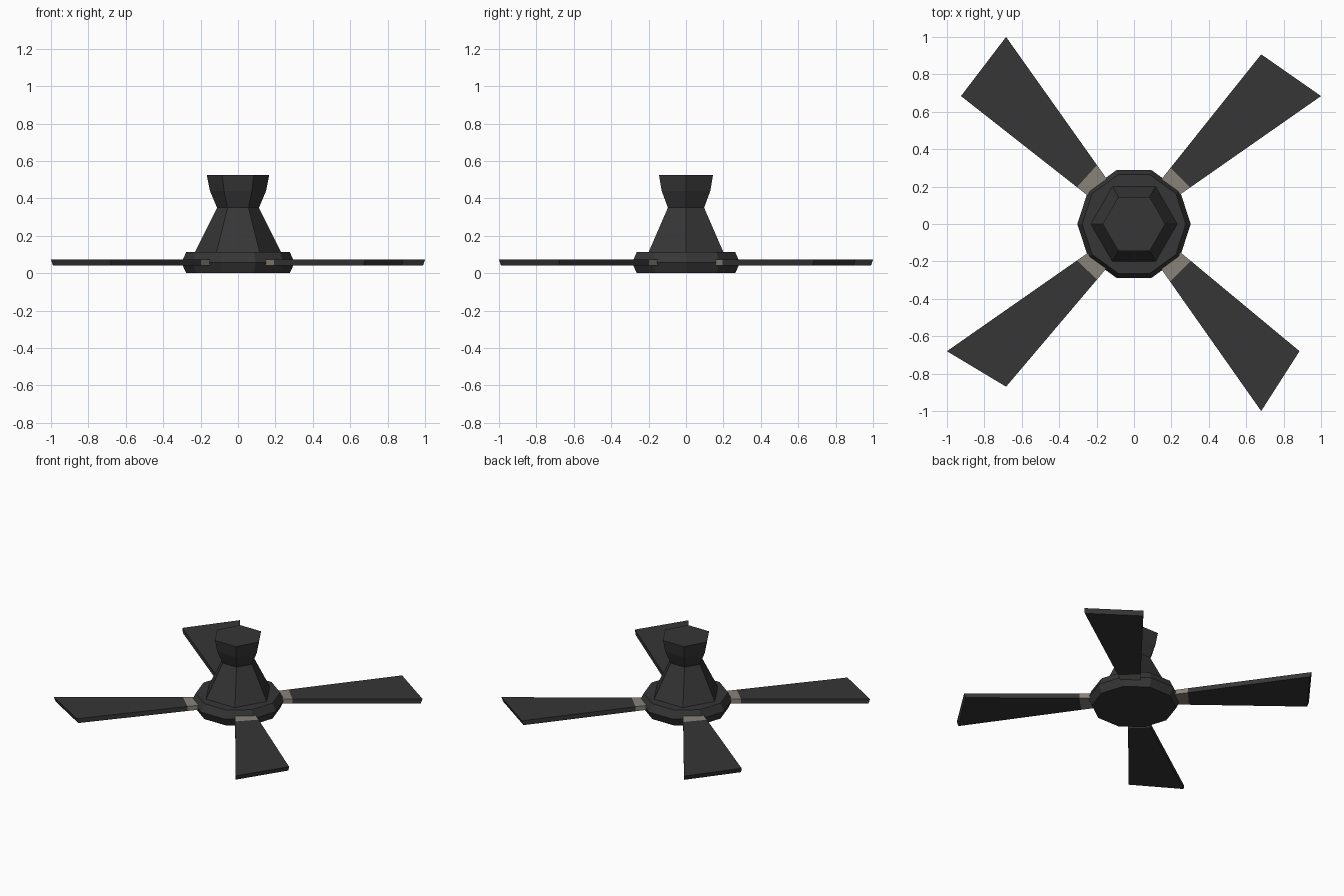
import bpy, bmesh, math
from mathutils import Vector

if "Cube" in bpy.data.objects:
    bpy.data.objects.remove(bpy.data.objects["Cube"])


def material(name, rgb):
    m = bpy.data.materials.new(name)
    m.diffuse_color = (*rgb, 1)
    m.use_nodes = True
    m.node_tree.nodes["Principled BSDF"].inputs["Base Color"].default_value = m.diffuse_color
    return m


DARK = material("dark_grey", (0.037, 0.037, 0.037))
TAN = material("warm_grey", (0.25, 0.225, 0.19))


def loft(name, rings, mat):
    """Closed solid through rings of points, ordered bottom to top."""
    bm = bmesh.new()
    loops = [[bm.verts.new(p) for p in ring] for ring in rings]
    n = len(loops[0])
    for a, b in zip(loops, loops[1:]):
        for i in range(n):
            j = (i + 1) % n
            bm.faces.new((a[i], a[j], b[j], b[i]))
    bm.faces.new(loops[0][::-1])
    bm.faces.new(loops[-1])
    bmesh.ops.recalc_face_normals(bm, faces=bm.faces)
    me = bpy.data.meshes.new(name)
    bm.to_mesh(me)
    bm.free()
    me.materials.append(mat)
    ob = bpy.data.objects.new(name, me)
    bpy.context.collection.objects.link(ob)
    return ob


def lathe(name, sides, profile, mat):
    angles = [2 * math.pi * i / sides for i in range(sides)]
    return loft(name, [[(r * math.cos(a), r * math.sin(a), z) for a in angles]
                       for r, z in profile], mat)


# ten-sided hub, six-sided motor housing and ceiling mount
lathe("hub", 10, [(0.277, 0), (0.303, 0.057), (0.277, 0.112)], DARK)
lathe("motor_housing", 6, [(0.232, 0.11), (0.112, 0.35)], DARK)
lathe("ceiling_mount", 6, [(0.112, 0.35), (0.15, 0.44), (0.167, 0.525)], DARK)


def slab(name, quad, mat, tip_bottom=1.0):
    """Flat bar; the two outer corners (last in quad) tuck in underneath."""
    scale = (1, 1, tip_bottom, tip_bottom)
    low = [(p.x * s, p.y * s, 0.041) for p, s in zip(quad, scale)]
    high = [(p.x, p.y, 0.074) for p in quad]
    loft(name, [low, high], mat)


# blades: root corners then tip corners, each with its own slanted tip
blades = [
    ((0.30, 0.195), (0.195, 0.30), (0.68, 0.907), (1.0, 0.684)),
    ((-0.198, 0.315), (-0.305, 0.197), (-0.925, 0.684), (-0.684, 1.0)),
    ((-0.305, -0.195), (-0.198, -0.297), (-0.684, -0.87), (-1.0, -0.68)),
    ((0.193, -0.308), (0.303, -0.197), (0.885, -0.68), (0.68, -1.0)),
]
for i, pts in enumerate(blades, 1):
    a, b, c, d = (Vector(p) for p in pts)
    slab(f"blade_{i}", (a, b, c, d), DARK, 0.99)
    # bracket continues the blade taper into the hub
    slab(f"blade_bracket_{i}", (a + (a - d) * 0.17, b + (b - c) * 0.17, b, a), TAN)
